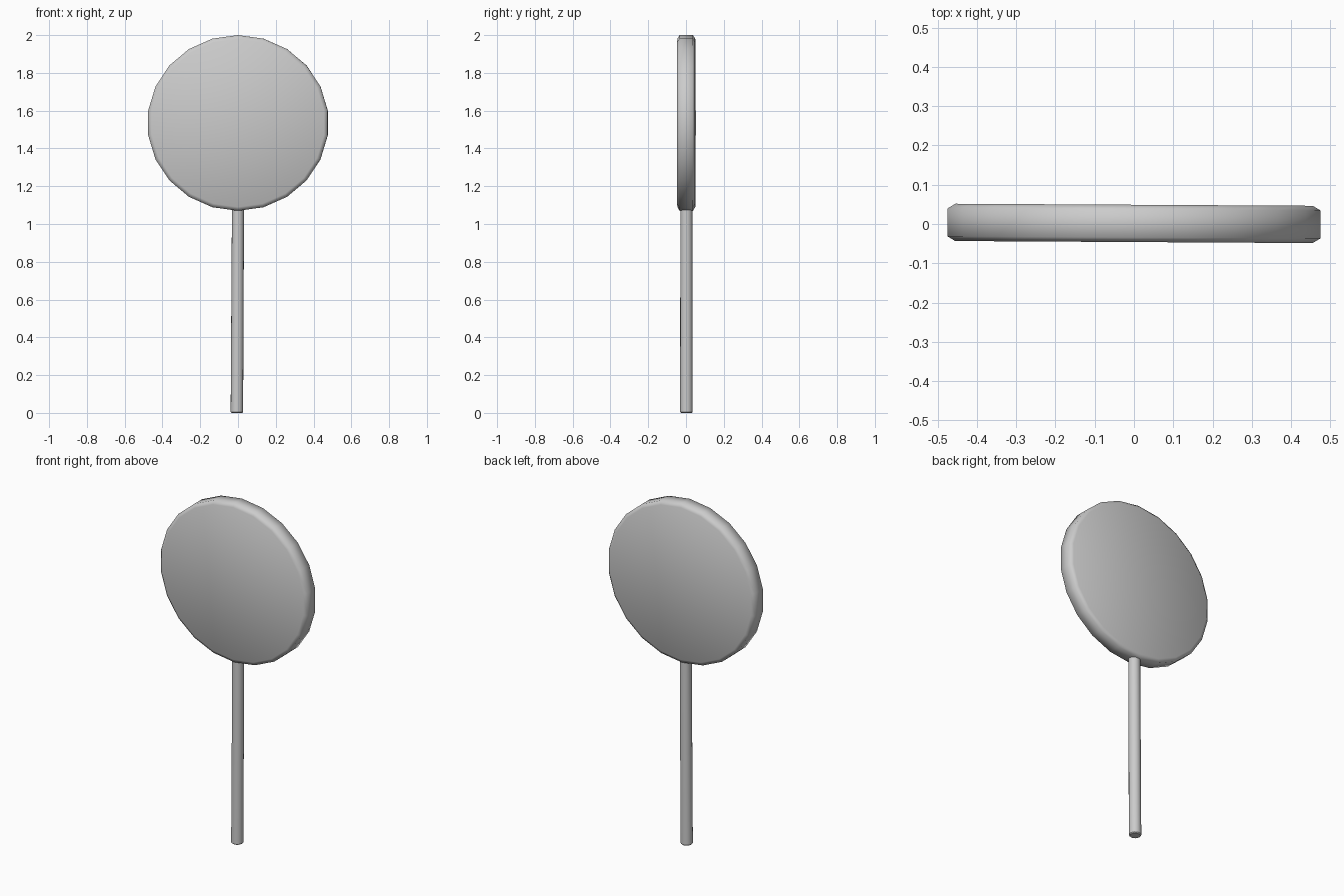
import bpy, bmesh
from math import pi, cos, sin, radians
from mathutils import Vector, Matrix

if "Cube" in bpy.data.objects:
    bpy.data.objects.remove(bpy.data.objects["Cube"])


def loft(name, rings, matrix, angle):
    """Skin a list of equal-length vertex rings and cap both ends."""
    bm = bmesh.new()
    loops = [[bm.verts.new(matrix @ Vector(p)) for p in ring] for ring in rings]
    n = len(loops[0])
    for a, b in zip(loops, loops[1:]):
        for i in range(n):
            j = (i + 1) % n
            bm.faces.new((a[i], a[j], b[j], b[i]))
    bm.faces.new(loops[0])
    bm.faces.new(loops[-1])
    bmesh.ops.recalc_face_normals(bm, faces=bm.faces)
    mesh = bpy.data.meshes.new(name)
    bm.to_mesh(mesh)
    bm.free()
    obj = bpy.data.objects.new(name, mesh)
    bpy.context.collection.objects.link(obj)
    bpy.ops.object.select_all(action='DESELECT')
    obj.select_set(True)
    bpy.context.view_layer.objects.active = obj
    bpy.ops.object.shade_smooth_by_angle(angle=radians(angle))
    return obj


# Round head: 22-sided disc with a chamfered rim, turned very slightly
def disc_ring(y, inset):
    return [((0.48 - inset) * sin(2 * pi * i / 22), y,
             (0.465 - inset) * cos(2 * pi * i / 22)) for i in range(22)]


disc_profile = [(-0.046, 0.02), (-0.034, 0.0), (0.037, 0.0), (0.049, 0.02)]
loft("disc_head", [disc_ring(y, d) for y, d in disc_profile],
     Matrix.Translation((0, 0, 1.535)) @ Matrix.Rotation(radians(-0.33), 4, 'Z'), 60)


# Stick: thin rod leaning a touch, ending just inside the rim
def stick_ring(z, r):
    x = -0.006 + 0.006 * z / 1.1
    return [(x + r * cos(2 * pi * i / 16), 0.002 + r * sin(2 * pi * i / 16), z)
            for i in range(16)]


stick_profile = [(0.0, 0.028), (0.005, 0.033), (1.09, 0.032)]
loft("stick", [stick_ring(z, r) for z, r in stick_profile], Matrix.Identity(4), 40)
